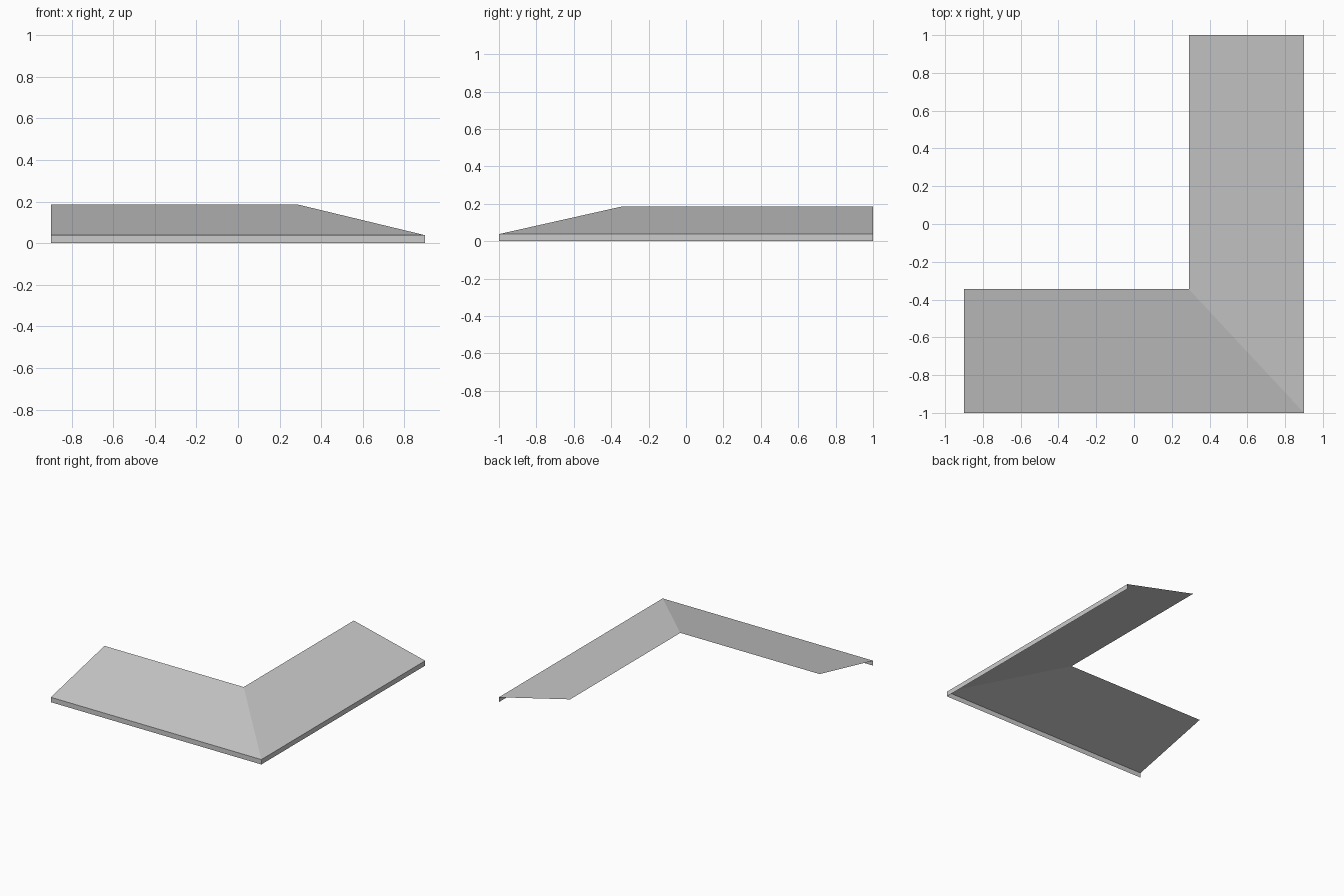
import bpy
import bmesh

cube = bpy.data.objects.get("Cube")
if cube:
    bpy.data.objects.remove(cube, do_unlink=True)

grey = bpy.data.materials.new("light grey")
grey.use_nodes = True
grey.diffuse_color = (0.6, 0.6, 0.6, 1)
grey.node_tree.nodes["Principled BSDF"].inputs["Base Color"].default_value = (0.6, 0.6, 0.6, 1)

LEFT, BACK = 0.9, 1.0            # half extents of the plan
DEPTH_X, DEPTH_Y = 0.61, 0.655   # width of each roof wing
EAVE, RIDGE = 0.038, 0.185


def mitred_line(inset, z):
    """L-shaped line around the outer corner, moved inwards by a fraction."""
    x = LEFT - inset * DEPTH_X
    y = -BACK + inset * DEPTH_Y
    return [(-LEFT, y, z), (x, y, z), (x, BACK, z)]


def build_sheet(name, lower, upper):
    """Open sheet of two mitred faces between two L-shaped lines."""
    bm = bmesh.new()
    low = [bm.verts.new(p) for p in lower]
    high = [bm.verts.new(p) for p in upper]
    for i in range(2):
        bm.faces.new((low[i], low[i + 1], high[i + 1], high[i]))
    mesh = bpy.data.meshes.new(name)
    bm.to_mesh(mesh)
    bm.free()
    mesh.materials.append(grey)
    obj = bpy.data.objects.new(name, mesh)
    bpy.context.scene.collection.objects.link(obj)
    return obj


# Upright edge board and the two sloping wings meeting at the hip
build_sheet("eave_fascia", mitred_line(0, 0), mitred_line(0, EAVE))
build_sheet("roof_slopes", mitred_line(0, EAVE), mitred_line(1, RIDGE))
